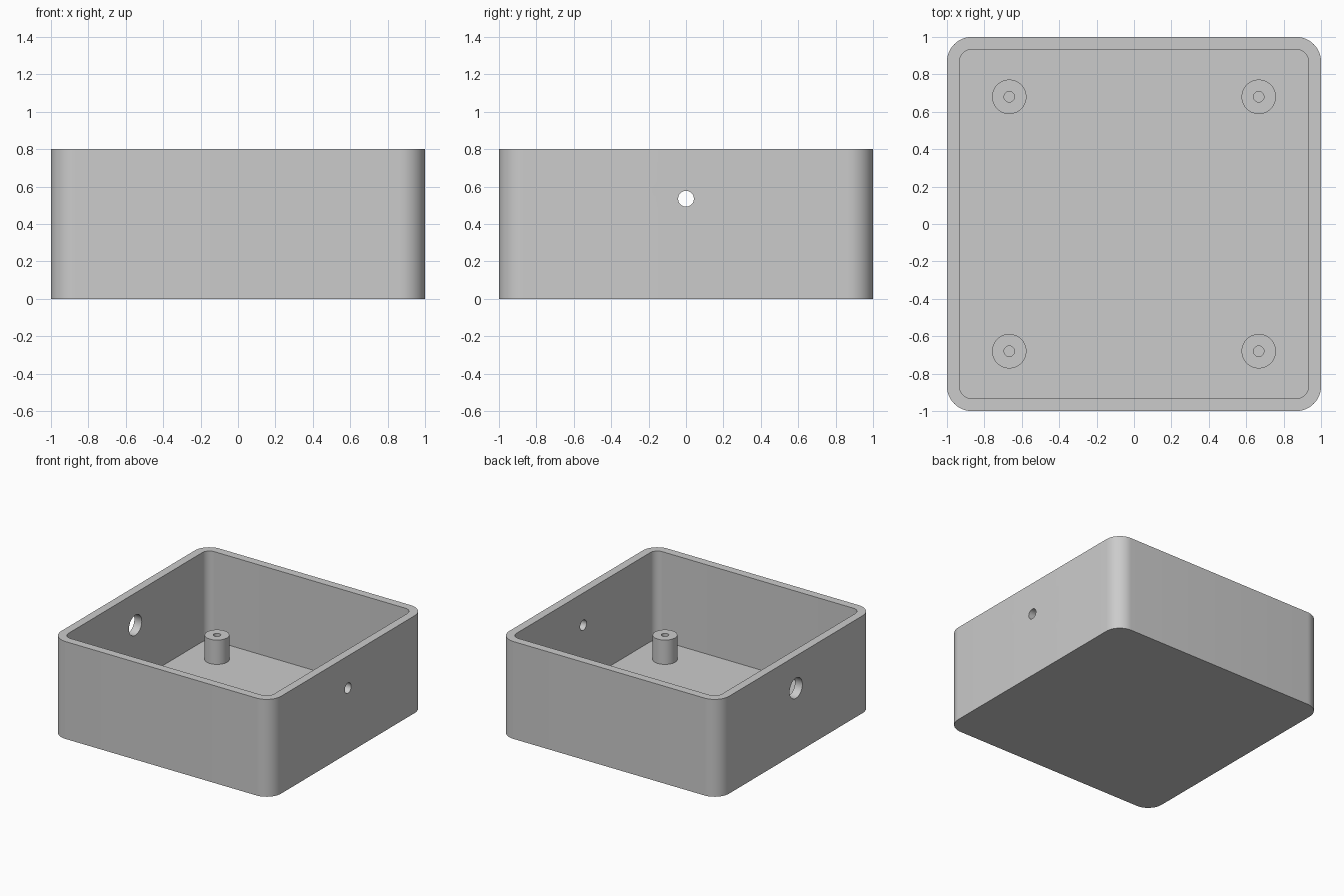
import bpy, bmesh, math
from mathutils import Matrix, Vector

cube = bpy.data.objects.get("Cube")
if cube:
    bpy.data.objects.remove(cube, do_unlink=True)

HEIGHT, WALL, CORNER = 0.8, 0.067, 0.133
HOLE_Z = 0.535

grey = bpy.data.materials.new("light_grey")
grey.use_nodes = True
grey.diffuse_color = (0.6, 0.6, 0.6, 1)
grey.node_tree.nodes["Principled BSDF"].inputs["Base Color"].default_value = (0.6, 0.6, 0.6, 1)


def finish(name, bm):
    bmesh.ops.recalc_face_normals(bm, faces=bm.faces)
    mesh = bpy.data.meshes.new(name)
    bm.to_mesh(mesh)
    bm.free()
    mesh.materials.append(grey)
    obj = bpy.data.objects.new(name, mesh)
    bpy.context.collection.objects.link(obj)
    return obj


def smooth(obj):
    bpy.ops.object.select_all(action='DESELECT')
    obj.select_set(True)
    bpy.context.view_layer.objects.active = obj
    bpy.ops.object.shade_smooth_by_angle(angle=math.radians(30))


def rounded_block(name, half, radius, z0, z1, steps=12):
    """Upright square prism with rounded vertical edges."""
    bm = bmesh.new()
    ring = []
    for quarter in range(4):
        mid = math.pi / 4 + quarter * math.pi / 2
        cx = math.copysign(half - radius, math.cos(mid))
        cy = math.copysign(half - radius, math.sin(mid))
        for i in range(steps + 1):
            a = (quarter + i / steps) * math.pi / 2
            ring.append(bm.verts.new((cx + radius * math.cos(a), cy + radius * math.sin(a), z0)))
    base = bm.faces.new(ring)
    top = bmesh.ops.extrude_face_region(bm, geom=[base])["geom"]
    bmesh.ops.translate(bm, vec=(0, 0, z1 - z0),
                        verts=[v for v in top if isinstance(v, bmesh.types.BMVert)])
    return finish(name, bm)


def side_hole(name, x, radius):
    """Cutter lying along x through one side wall."""
    bm = bmesh.new()
    turn = Matrix.Translation((x, 0, HOLE_Z)) @ Matrix.Rotation(math.pi / 2, 4, 'Y')
    bmesh.ops.create_cone(bm, cap_ends=True, segments=48, radius1=radius, radius2=radius,
                          depth=0.4, matrix=turn)
    return finish(name, bm)


# Open box: rounded block hollowed out and drilled in both side walls
case = rounded_block("case", 1.0, CORNER, 0, HEIGHT)
cutters = [
    rounded_block("cavity_cutter", 1.0 - WALL, CORNER - WALL, WALL, HEIGHT + 0.2),
    side_hole("small_hole_cutter", 1.0, 0.042),
    side_hole("large_hole_cutter", -1.0, 0.083),
]
bpy.context.view_layer.objects.active = case
for cutter in cutters:
    mod = case.modifiers.new(cutter.name, 'BOOLEAN')
    mod.operation = 'DIFFERENCE'
    mod.solver = 'EXACT'
    mod.object = cutter
    bpy.ops.object.modifier_apply(modifier=mod.name)
    bpy.data.objects.remove(cutter, do_unlink=True)
smooth(case)

# Hollow screw posts standing on the floor near the corners
POST_R, BORE_R, POST_TOP = 0.092, 0.028, WALL + 0.2
profile = [(POST_R, WALL), (POST_R, POST_TOP), (BORE_R, POST_TOP), (BORE_R, WALL)]
for side, sx in (("left", 1), ("right", -1)):
    for end, sy in (("front", -1), ("back", 1)):
        bm = bmesh.new()
        verts = [bm.verts.new((r, 0, z)) for r, z in profile]
        edges = [bm.edges.new(pair) for pair in zip(verts, verts[1:])]
        bmesh.ops.spin(bm, geom=verts + edges, cent=(0, 0, 0), axis=(0, 0, 1),
                       angle=2 * math.pi, steps=48, use_merge=True)
        bmesh.ops.remove_doubles(bm, verts=bm.verts, dist=1e-5)
        bmesh.ops.recalc_face_normals(bm, faces=bm.faces)
        # The tube is open below, so make sure the rim faces upward
        rim = max(bm.faces, key=lambda f: f.calc_center_median().z)
        flip = rim.normal.z < 0
        post = finish(f"{end}_{side}_screw_post", bm)
        if flip:
            post.data.flip_normals()
        post.location = Vector((0.667 * sx, 0.68 * sy, 0))
        smooth(post)
